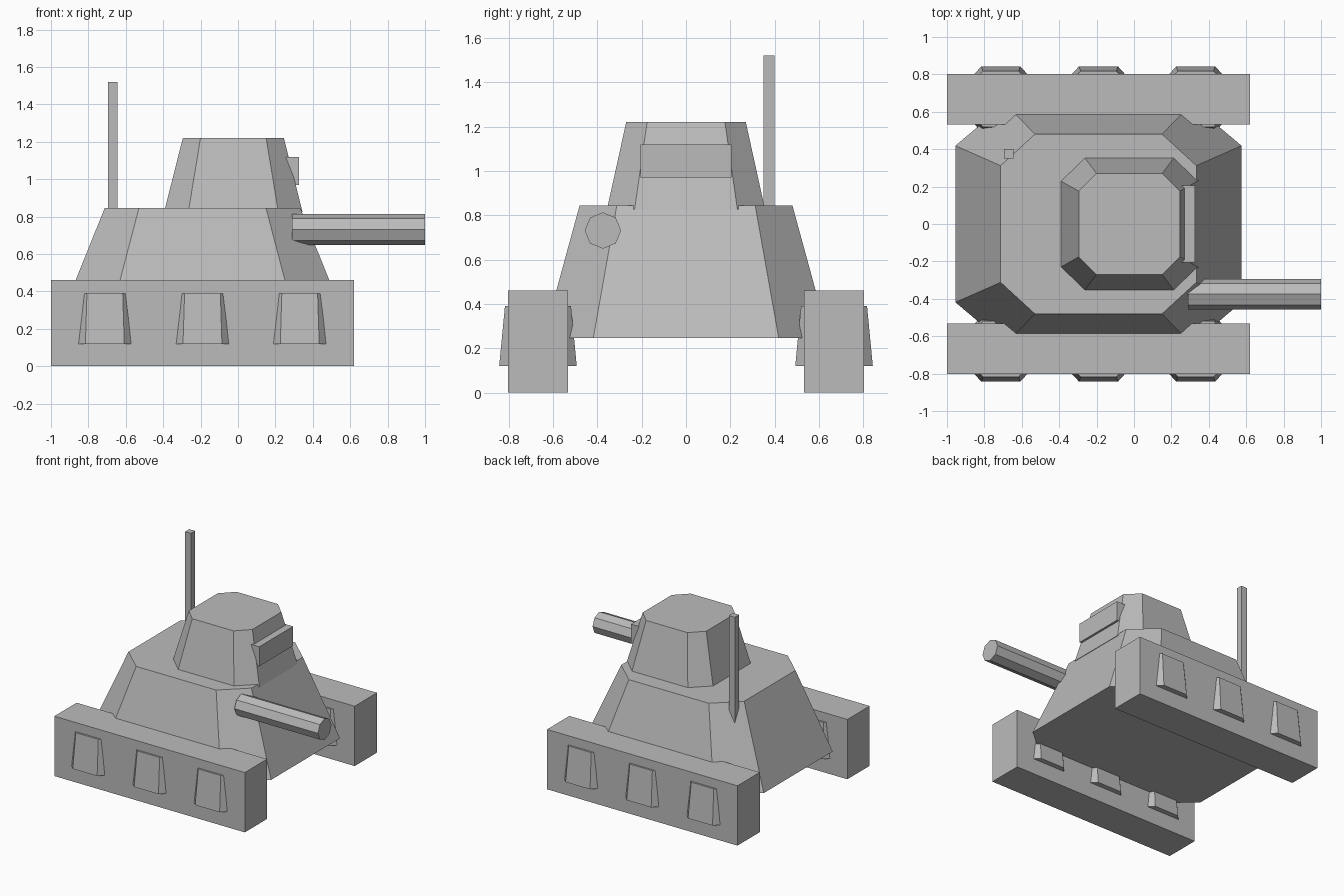
import bpy
import bmesh
import math
from mathutils import Matrix, Vector

default = bpy.data.objects.get("Cube")
if default:
    bpy.data.objects.remove(default, do_unlink=True)

# Single flat grey
grey = bpy.data.materials.new("plain_grey")
grey.use_nodes = True
colour = (0.5, 0.5, 0.5, 1)
grey.diffuse_color = colour
grey.node_tree.nodes["Principled BSDF"].inputs["Base Color"].default_value = colour


def finish(bm, name):
    bmesh.ops.recalc_face_normals(bm, faces=bm.faces)
    mesh = bpy.data.meshes.new(name)
    bm.to_mesh(mesh)
    bm.free()
    mesh.materials.append(grey)
    obj = bpy.data.objects.new(name, mesh)
    bpy.context.collection.objects.link(obj)
    return obj


def box(name, low, high):
    low, high = Vector(low), Vector(high)
    bm = bmesh.new()
    bmesh.ops.create_cube(bm, size=1, matrix=Matrix.LocRotScale(
        (low + high) / 2, None, high - low))
    return finish(bm, name)


def octagon(hx, hy, cut=0.65):
    """Corner-cut rectangle, counter-clockwise."""
    quarter = [(1, cut), (cut, 1)]
    pts = quarter + [(-x, y) for x, y in reversed(quarter)]
    pts += [(-x, -y) for x, y in pts]
    return [(x * hx, y * hy) for x, y in pts]


def frustum(name, x, y, z0, z1, base, top):
    """Tapered block with cut corners; base and top are half sizes."""
    bm = bmesh.new()
    rings = [[bm.verts.new((x + px, y + py, z)) for px, py in octagon(*half)]
             for z, half in ((z0, base), (z1, top))]
    lower, upper = rings
    bm.faces.new(lower)
    bm.faces.new(upper)
    for i in range(len(lower)):
        j = (i + 1) % len(lower)
        bm.faces.new((lower[i], lower[j], upper[j], upper[i]))
    return finish(bm, name)


# Hull and turret
frustum("hull", -0.19, 0, 0.245, 0.845, (0.765, 0.644), (0.523, 0.48))
frustum("turret", -0.025, 0, 0.825, 1.22, (0.37, 0.357), (0.27, 0.27))
box("turret_visor", (0.18, -0.205, 0.97), (0.325, 0.205, 1.12))

# Tracks and their wheel blocks
for side, sign in (("left", 1), ("right", -1)):
    ys = sorted((sign * 0.532, sign * 0.803))
    box(f"{side}_track", (-1, ys[0], 0), (0.62, ys[1], 0.46))
    for number, x in enumerate((-0.712, -0.19, 0.33), 1):
        frustum(f"{side}_wheel_{number}", x, sign * 0.668, 0.12, 0.39,
                (0.16, 0.175), (0.147, 0.149))

# Gun barrel, eight sides
bm = bmesh.new()
bmesh.ops.create_cone(bm, cap_ends=True, segments=8, radius1=0.082, radius2=0.082,
                      depth=0.71, matrix=Matrix.Translation((0.645, -0.375, 0.731))
                      @ Matrix.Rotation(math.pi / 2, 4, "Y"))
finish(bm, "gun_barrel")

# Antenna on the rear corner
box("antenna", (-0.695, 0.35, 0.65), (-0.645, 0.4, 1.52))
